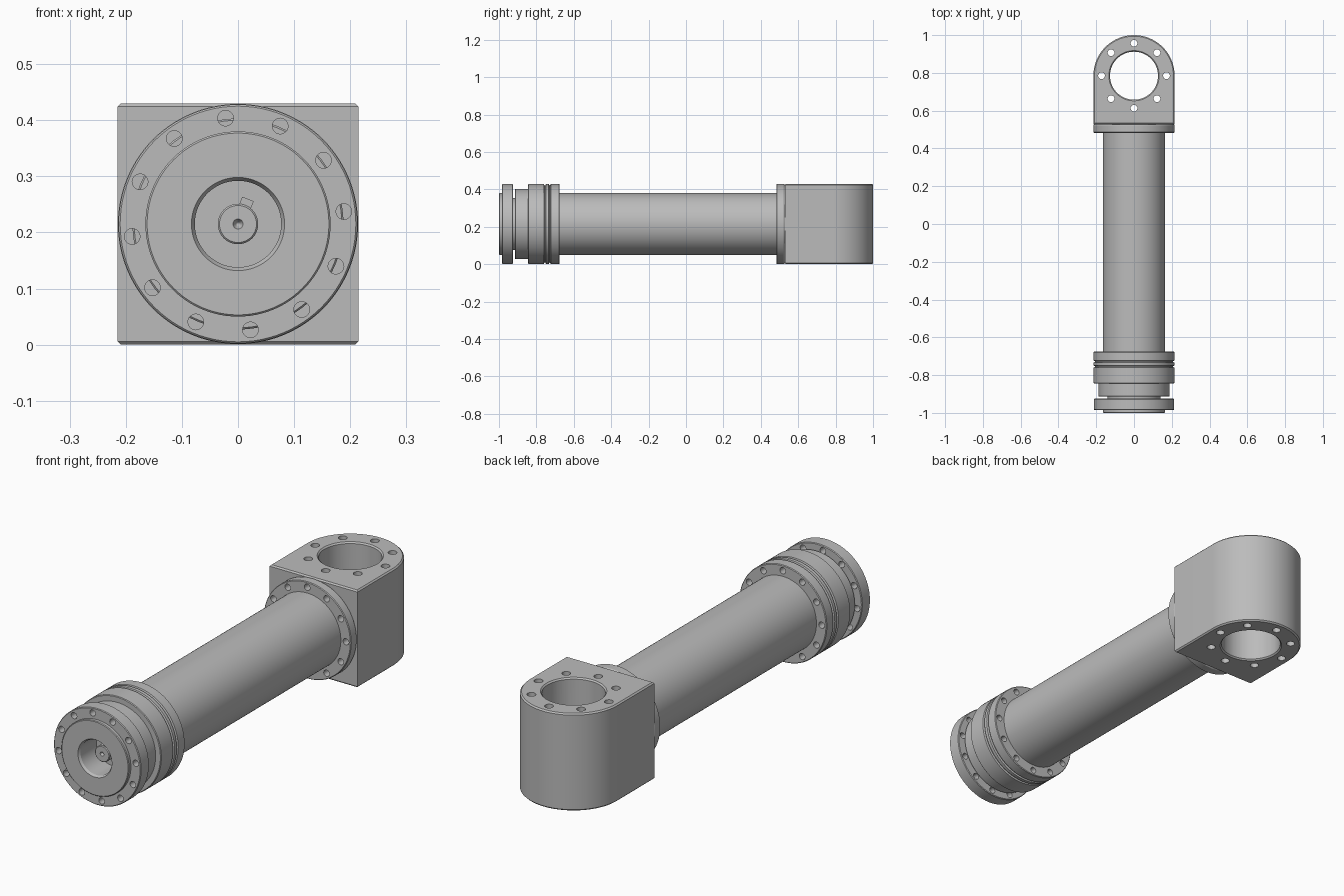
import bpy, bmesh
from math import pi, cos, sin, radians
from mathutils import Matrix, Vector

if "Cube" in bpy.data.objects:
    bpy.data.objects.remove(bpy.data.objects["Cube"])

R = 0.215        # outer radius and axis height
TUBE = 0.165     # tube radius
SEG = 96
BORE_Y = 0.785   # centre of the cross bore
BOLT_R = 0.19    # bolt circle of the flanges

steel = bpy.data.materials.new("grey steel")
steel.use_nodes = True
GREY = (0.5, 0.5, 0.5, 1)
steel.diffuse_color = GREY
steel.node_tree.nodes["Principled BSDF"].inputs["Base Color"].default_value = GREY


def finish(name, bm):
    bmesh.ops.recalc_face_normals(bm, faces=bm.faces)
    mesh = bpy.data.meshes.new(name)
    bm.to_mesh(mesh)
    bm.free()
    obj = bpy.data.objects.new(name, mesh)
    bpy.context.collection.objects.link(obj)
    mesh.materials.append(steel)
    return obj


def activate(obj):
    bpy.ops.object.select_all(action='DESELECT')
    obj.select_set(True)
    bpy.context.view_layer.objects.active = obj


def smooth(obj):
    activate(obj)
    bpy.ops.object.shade_smooth_by_angle(angle=radians(30))


def lathe(name, profile, closed=False):
    """Turn (radius, y) points around the long axis."""
    bm = bmesh.new()
    verts = [bm.verts.new((r, y, R)) for r, y in profile]
    edges = [bm.edges.new(p) for p in zip(verts, verts[1:])]
    if closed:
        edges.append(bm.edges.new((verts[-1], verts[0])))
    bmesh.ops.spin(bm, geom=verts + edges, cent=(0, 0, R), axis=(0, 1, 0),
                   angle=2 * pi, steps=SEG, use_duplicate=False)
    bmesh.ops.remove_doubles(bm, verts=bm.verts, dist=1e-5)
    return finish(name, bm)


def cut(obj, rods):
    """Subtract rods given as (centre, axis, length, radius1, radius2, sides)."""
    bm = bmesh.new()
    for centre, axis, length, r1, r2, sides in rods:
        turn = Vector((0, 0, 1)).rotation_difference(Vector(axis)).to_matrix().to_4x4()
        bmesh.ops.create_cone(bm, cap_ends=True, segments=sides, radius1=r1, radius2=r2,
                              depth=length, matrix=Matrix.Translation(centre) @ turn)
    cutter = finish("cutter", bm)
    cutter.hide_render = True
    mod = obj.modifiers.new("holes", 'BOOLEAN')
    mod.operation = 'DIFFERENCE'
    mod.solver = 'EXACT'
    mod.object = cutter
    activate(obj)
    bpy.ops.object.modifier_apply(modifier=mod.name)
    bpy.data.objects.remove(cutter)


def bolt_circle(y, length, start):
    angles = [radians(start + 30 * i) for i in range(12)]
    return [((BOLT_R * cos(a), y, R + BOLT_R * sin(a)), (0, 1, 0), length, 0.014, 0.014, 20)
            for a in angles]


# Front flange with raised face, bore and neck
front_flange = lathe("front_flange", [
    (0.077, -0.914), (0.077, -0.99), (0.083, -1), (TUBE - 0.003, -1), (TUBE, -0.997),
    (TUBE, -0.984), (0.21, -0.984), (0.213, -0.981), (0.213, -0.928), (0.21, -0.925),
    (0.14, -0.925), (0.14, -0.914)], closed=True)
cut(front_flange, bolt_circle(-0.955, 0.1, 6.7))

# Stepped housing with two grooves
housing = lathe("housing", [
    (0, -0.88), (0.077, -0.88), (0.077, -0.914), (0.185, -0.914), (0.188, -0.911),
    (0.188, -0.844), (0.211, -0.844), (0.214, -0.841), (0.214, -0.76), (0.207, -0.757),
    (0.207, -0.752), (0.214, -0.749), (0.214, -0.734), (0.207, -0.731), (0.207, -0.726),
    (0.214, -0.723), (0.214, -0.679), (0.211, -0.676), (0, -0.676)])
cut(housing, bolt_circle(-0.676, 0.08, 0))

# Main tube and rear flange
tube = lathe("tube", [(0, -0.68), (TUBE, -0.68), (TUBE, 0.49), (0, 0.49)])
rear_flange = lathe("rear_flange", [
    (0, 0.483), (0.211, 0.483), (0.214, 0.486), (0.214, 0.522), (0.21, 0.528), (0, 0.528)])
cut(rear_flange, bolt_circle(0.483, 0.07, 0))

# Drive shaft with centre dimple, and its key
shaft = lathe("shaft", [
    (0, -0.935), (0.004, -0.94), (0.009, -0.95), (0.033, -0.95), (0.036, -0.947),
    (0.036, -0.875), (0, -0.875)])
bm = bmesh.new()
bmesh.ops.create_cube(bm, size=1, matrix=(
    Matrix.Translation((0, 0, R)) @ Matrix.Rotation(radians(22), 4, 'Y')
    @ Matrix.Translation((0, -0.91, 0.038)) @ Matrix.Diagonal((0.022, 0.07, 0.02, 1))))
finish("shaft_key", bm)

# Rear eye block with rounded end
bm = bmesh.new()
arc = [pi * i / 48 for i in range(49)]
outline = [(-R, 0.528), (R, 0.528)] + [(R * cos(a), BORE_Y + R * sin(a)) for a in arc]
base = bm.faces.new([bm.verts.new((x, y, 0)) for x, y in outline])
top = bmesh.ops.extrude_face_region(bm, geom=[base])["geom"]
bmesh.ops.translate(bm, vec=(0, 0, 2 * R), verts=[v for v in top if isinstance(v, bmesh.types.BMVert)])
rims = [e for e in bm.edges if abs(e.verts[0].co.z - e.verts[1].co.z) < 1e-6]
bmesh.ops.bevel(bm, geom=rims, offset=0.006, segments=1, affect='EDGES')
eye_block = finish("eye_block", bm)

# Cross bore, through bolt holes, then bore chamfers
up = (0, 0, 1)
rods = [((0, BORE_Y, R), up, 0.6, 0.127, 0.127, SEG)]
for i in range(8):
    a = i * pi / 4
    rods.append(((0.172 * cos(a), BORE_Y + 0.172 * sin(a), R), up, 0.6, 0.018, 0.018, 24))
cut(eye_block, rods)
cut(eye_block, [((0, BORE_Y, 2 * R), up, 0.02, 0.123, 0.143, SEG),
                ((0, BORE_Y, 0), up, 0.02, 0.143, 0.123, SEG)])

for part in (front_flange, housing, tube, rear_flange, shaft, eye_block):
    smooth(part)
